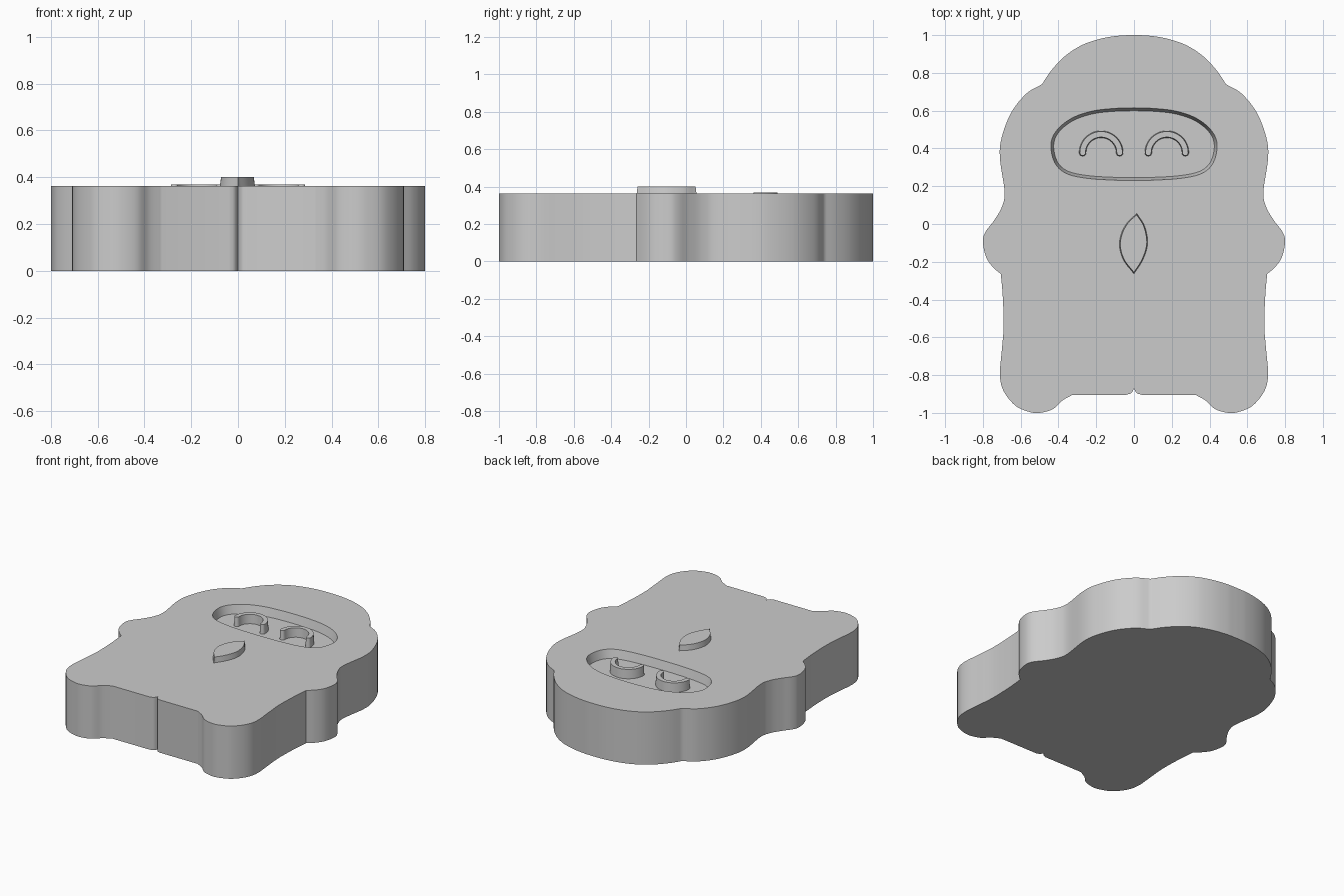
import bpy, bmesh, math
from mathutils import Vector

cube = bpy.data.objects.get("Cube")
if cube:
    bpy.data.objects.remove(cube, do_unlink=True)

BODY_TOP = 0.363
RECESS_FLOOR = 0.305

grey = bpy.data.materials.new("plain_grey")
grey.use_nodes = True
grey.diffuse_color = (0.6, 0.6, 0.6, 1)
grey.node_tree.nodes["Principled BSDF"].inputs["Base Color"].default_value = (0.6, 0.6, 0.6, 1)


def spline(points, steps=6):
    """Smooth open curve through the given points."""
    p = [Vector(q) for q in points]
    p = [2 * p[0] - p[1]] + p + [2 * p[-1] - p[-2]]
    out = []
    for a, b, c, d in zip(p, p[1:], p[2:], p[3:]):
        for i in range(steps):
            t = i / steps
            out.append(0.5 * (2 * b + (c - a) * t + (2 * a - 5 * b + 4 * c - d) * t * t
                              + (3 * b - a - 3 * c + d) * t ** 3))
    return out + [p[-2]]


def mirrored(half):
    """Close a half outline that starts and ends on the centre line."""
    return half + [Vector((-q.x, q.y)) for q in reversed(half[1:-1])]


def shrink(loop, dist):
    """Move a closed outline inwards."""
    pairs = list(zip(loop, loop[1:] + loop[:1]))
    turn = 1 if sum(a.x * b.y - b.x * a.y for a, b in pairs) > 0 else -1
    out = []
    for i, q in enumerate(loop):
        along = (loop[(i + 1) % len(loop)] - loop[i - 1]).normalized()
        out.append(q + Vector((-along.y, along.x)) * dist * turn)
    return out


def solid(name, rings):
    """Skin a stack of (outline, height) rings and cap both ends."""
    bm = bmesh.new()
    loops = [[bm.verts.new((q.x, q.y, z)) for q in pts] for pts, z in rings]
    for low, high in zip(loops, loops[1:]):
        n = len(low)
        if n == len(high):
            for i in range(n):
                j = (i + 1) % n
                bm.faces.new((low[i], low[j], high[j], high[i]))
        else:
            # flat face with a hole in it
            edges = []
            for loop in (low, high):
                for a, b in zip(loop, loop[1:] + loop[:1]):
                    edges.append(bm.edges.get((a, b)) or bm.edges.new((a, b)))
            bmesh.ops.triangle_fill(bm, edges=edges, use_beauty=True, normal=(0, 0, 1))
    bm.faces.new(loops[0])
    bm.faces.new(loops[-1])
    bmesh.ops.recalc_face_normals(bm, faces=bm.faces)
    mesh = bpy.data.meshes.new(name)
    bm.to_mesh(mesh)
    bm.free()
    mesh.materials.append(grey)
    obj = bpy.data.objects.new(name, mesh)
    bpy.context.collection.objects.link(obj)
    bpy.ops.object.select_all(action='DESELECT')
    obj.select_set(True)
    bpy.context.view_layer.objects.active = obj
    bpy.ops.object.shade_smooth_by_angle(angle=math.radians(30))
    return obj


# Body outline: hood, cheek and hand, leg and foot, centre notch
hood = spline([(0, 1), (.08, .997), (.18, .98), (.28, .945), (.37, .885), (.44, .81), (.487, .74)])
side = spline([(.487, .74), (.57, .69), (.65, .59), (.7, .46), (.71, .35), (.685, .17), (.7, .09),
               (.74, .02), (.785, -.04), (.8, -.09), (.785, -.17), (.75, -.225), (.705, -.265)])
leg = spline([(.705, -.265), (.695, -.38), (.69, -.54), (.7, -.67), (.71, -.8), (.69, -.885), (.63, -.96),
              (.56, -.993), (.5, -1), (.43, -.98), (.38, -.935), (.325, -.904)])
notch = spline([(.04, -.904), (.015, -.895), (0, -.872)], 3)
outline = mirrored(hood[:-1] + side[:-1] + leg + notch)

# Face opening sunk into the top
rim = mirrored(spline([(0, .615), (.1, .612), (.22, .598), (.33, .56), (.41, .495), (.44, .42),
                       (.42, .325), (.36, .268), (.25, .242), (.1, .232), (0, .231)]))
solid("body", [(outline, 0), (outline, BODY_TOP), (rim, BODY_TOP), (shrink(rim, .015), RECESS_FLOOR)])


# Smiling eyes: arches with rounded ends
def arc(cx, cy, r, start, end, n):
    angles = [math.radians(start + (end - start) * i / n) for i in range(n + 1)]
    return [Vector((cx + r * math.cos(a), cy + r * math.sin(a))) for a in angles]


MID, HALF, EYE_X, EYE_Y = .098, .019, .174, .377
for name, sign in (("left_eye", 1), ("right_eye", -1)):
    x = sign * EYE_X
    arch = (arc(x, EYE_Y, MID + HALF, 0, 180, 24)
            + arc(x - MID, EYE_Y, HALF, 180, 360, 8)[1:-1]
            + arc(x, EYE_Y, MID - HALF, 180, 0, 24)
            + arc(x + MID, EYE_Y, HALF, 180, 360, 8)[1:-1])
    solid(name, [(arch, RECESS_FLOOR - .005), (shrink(arch, .004), BODY_TOP + .005)])

# Leaf-shaped raised button
leaf = (spline([(.015, .057), (-.035, .01), (-.068, -.05), (-.078, -.12), (-.055, -.195), (0, -.265)])[:-1]
        + spline([(0, -.265), (.04, -.205), (.067, -.14), (.073, -.08), (.055, -.005), (.015, .057)])[:-1])
solid("chest_leaf", [(leaf, BODY_TOP - .01), (shrink(leaf, .006), .4)])
